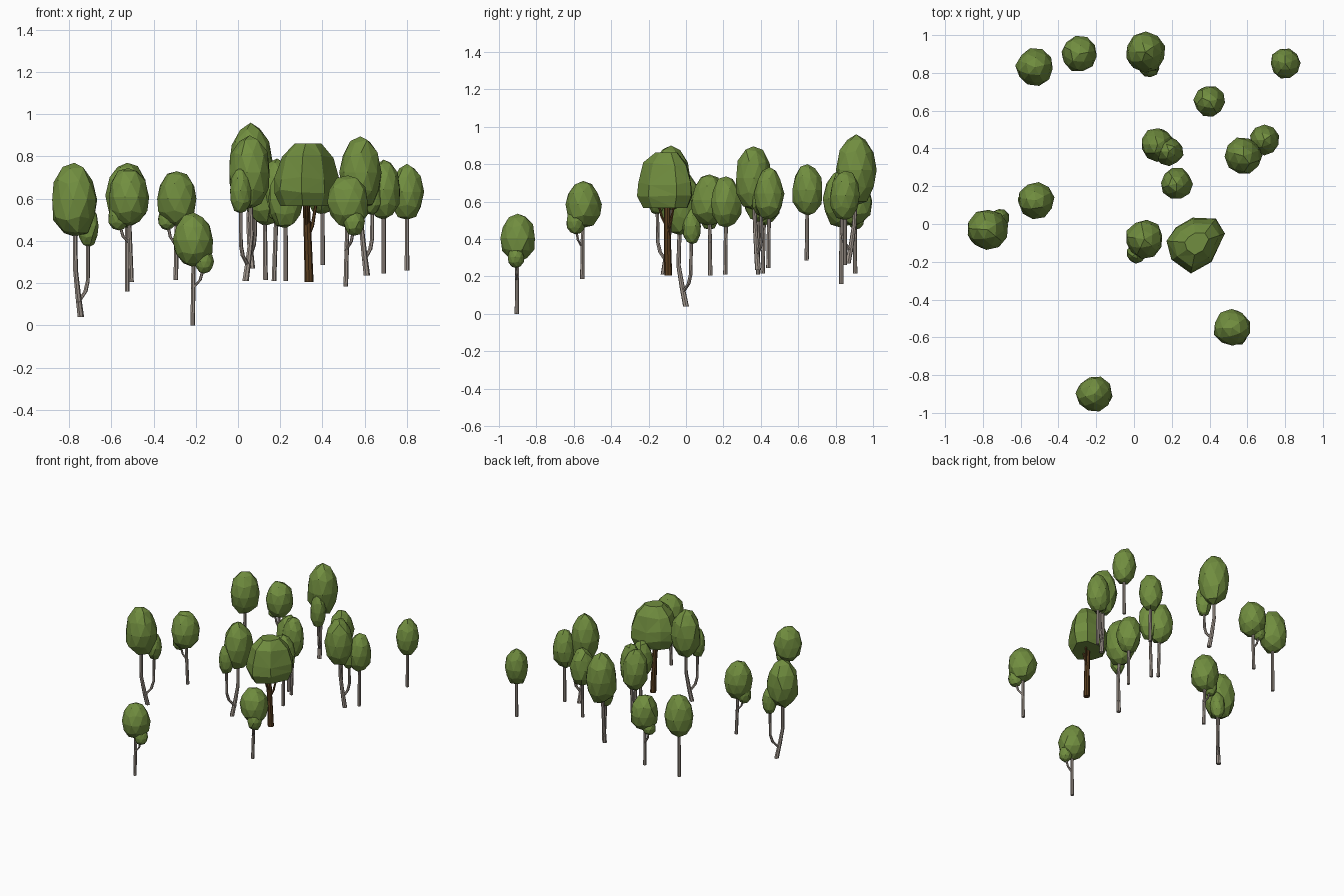
import bpy, bmesh, math, random
from mathutils import Vector

if "Cube" in bpy.data.objects:
    bpy.data.objects.remove(bpy.data.objects["Cube"])

random.seed(4)


def material(name, rgb):
    m = bpy.data.materials.new(name)
    m.diffuse_color = (*rgb, 1)
    m.use_nodes = True
    m.node_tree.nodes["Principled BSDF"].inputs["Base Color"].default_value = m.diffuse_color
    return m


LEAF = material("leaf green", (0.165, 0.27, 0.05))
PALE = material("pale bark", (0.36, 0.31, 0.27))
BROWN = material("brown bark", (0.10, 0.048, 0.014))


def finish(bm, name, mat):
    bmesh.ops.recalc_face_normals(bm, faces=bm.faces)
    me = bpy.data.meshes.new(name)
    bm.to_mesh(me)
    bm.free()
    me.materials.append(mat)
    ob = bpy.data.objects.new(name, me)
    bpy.context.collection.objects.link(ob)


def loft(bm, rings):
    rows = [[bm.verts.new(p) for p in r] for r in rings]
    n = len(rows[0])
    for a, b in zip(rows, rows[1:]):
        for i in range(n):
            bm.faces.new((a[i], a[(i + 1) % n], b[(i + 1) % n], b[i]))
    bm.faces.new(rows[0][::-1])
    bm.faces.new(rows[-1])


def tube(bm, pts, r0, r1, n=7):
    # tapered stem through the points
    rings = []
    for k, p in enumerate(pts):
        r = r0 + (r1 - r0) * k / (len(pts) - 1)
        rings.append([Vector(p) + Vector((r * math.cos(t * math.tau / n),
                                          r * math.sin(t * math.tau / n), 0)) for t in range(n)])
    loft(bm, rings)


def crown(name, x, y, bottom, top, rx, ry=None):
    # faceted egg, a little wider below the middle
    ry = ry or rx
    mid, h = (bottom + top) / 2, (top - bottom) / 2
    bm = bmesh.new()
    bmesh.ops.create_icosphere(bm, subdivisions=2, radius=1)
    spin = random.random() * 6.28
    c, s = math.cos(spin), math.sin(spin)
    for v in bm.verts:
        px, py, pz = v.co
        px, py = px * c - py * s, px * s + py * c
        k = 1.02 + random.uniform(-0.06, 0.05)
        w = k * (1 - 0.07 * pz)
        v.co = (x + px * rx * w, y + py * ry * w, mid + pz * h * (1 if abs(pz) > 0.9 else k))
    finish(bm, name, LEAF)


# name, base (x, y, z), main crown, optional side crown; crown = x, y, bottom, top, radius
TREES = [
    ("back_left", (-.525, .83, .16), (-.525, .83, .46, .77, .098), None),
    ("back_mid_left", (-.295, .905, .215), (-.29, .90, .47, .73, .095), (-.335, .91, .45, .56, .045)),
    ("far_right", (.80, .85, .26), (.80, .85, .50, .765, .078), None),
    ("back_right", (.40, .645, .285), (.40, .65, .525, .80, .082), None),
    ("centre_left", (.13, .41, .215), (.125, .42, .47, .775, .088), None),
    ("centre_right", (.17, .385, .21), (.185, .385, .49, .79, .075), None),
    ("centre_small", (.225, .21, .21), (.225, .215, .46, .735, .082), None),
    ("right_slim", (.69, .44, .245), (.69, .445, .50, .785, .078), None),
    ("left_mid", (-.505, .13, .205), (-.52, .125, .47, .745, .095), (-.565, .125, .45, .59, .05)),
    ("front_right", (.51, -.555, .185), (.52, -.55, .46, .71, .097), (.55, -.59, .425, .56, .05)),
    ("front_left", (-.215, -.905, 0), (-.21, -.90, .275, .535, .094), (-.16, -.91, .245, .36, .045)),
]
for name, base, main, side in TREES:
    bm = bmesh.new()
    b = Vector(base)
    tube(bm, [b, (main[0], main[1], (main[2] + main[3]) / 2)], .0115, .010)
    crown(name + "_crown", *main)
    if side:
        z = side[2]
        f = Vector((b.x, b.y, z - .07))
        e = Vector((side[0], side[1], z + .04))
        tube(bm, [f, (f.x * .35 + e.x * .65, f.y * .35 + e.y * .65, z - .03), e], .008, .007, 6)
        crown(name + "_side_crown", *side)
    finish(bm, name + "_trunk", PALE)

# forked trees: base, fork height, two crowns with the foot of each stem
FORKED = [
    ("left_fork", (-.745, 0, .04), .14, (-.775, -.03, .42, .77, .108), (-.77, -.04),
     (-.71, .03, .37, .57, .05), (-.712, .025)),
    ("back_fork", (.065, .865, .27), .36, (.06, .91, .58, .96, .105), (.05, .90),
     (.08, .83, .52, .77, .053), (.08, .835)),
    ("middle_fork", (.035, -.12, .21), .31, (.055, -.08, .55, .90, .10), (.063, -.09),
     (.012, -.155, .53, .745, .052), (.013, -.15)),
    ("right_fork", (.61, .385, .235), .34, (.58, .36, .555, .895, .098), (.585, .37),
     (.635, .40, .52, .72, .05), (.635, .405)),
]
for name, base, fz, c1, s1, c2, s2 in FORKED:
    bm = bmesh.new()
    mx, my = (base[0] + s1[0]) / 2, (base[1] + s1[1]) / 2
    tube(bm, [base, (mx, my, fz), (*s1, fz + .12), (c1[0], c1[1], (c1[2] + c1[3]) / 2)], .016, .010)
    tube(bm, [(mx, my, fz - .03), ((mx + s2[0] * 3) / 4, (my + s2[1] * 3) / 4, fz + .02),
              (*s2, fz + .07), (c2[0], c2[1], (c2[2] + c2[3]) / 2)], .011, .009)
    finish(bm, name + "_trunk", PALE)
    crown(name + "_crown", *c1)
    crown(name + "_side_crown", *c2)

# broad tree: lofted irregular crown
outline = [(.168, -.09), (.20, -.19), (.30, -.263), (.41, -.20), (.485, -.05),
           (.435, .03), (.31, .035), (.22, -.02)]
cx, cy = .335, -.10
bm = bmesh.new()
rings = []
for z, s in [(.565, .80), (.635, 1.0), (.70, .97), (.80, .78), (.862, .40)]:
    rings.append([(cx + (x - cx) * s * random.uniform(.97, 1.02),
                   cy + (y - cy) * s * random.uniform(.97, 1.02),
                   z + (random.uniform(-.012, .012) if .6 < z < .85 else 0)) for x, y in outline])
loft(bm, rings)
bmesh.ops.triangulate(bm, faces=[f for f in bm.faces if len(f.verts) == 4])
finish(bm, "broad_tree_crown", LEAF)

# broad tree: brown trunk with two stubby branches
bm = bmesh.new()
tube(bm, [(.337, -.095, .205), (.33, -.10, .42), (.322, -.10, .62)], .021, .016, 8)
tube(bm, [(.33, -.10, .42), (.352, -.085, .47), (.37, -.065, .58)], .010, .007, 6)
tube(bm, [(.326, -.10, .46), (.325, -.13, .52), (.325, -.15, .60)], .009, .007, 6)
finish(bm, "broad_tree_trunk", BROWN)
